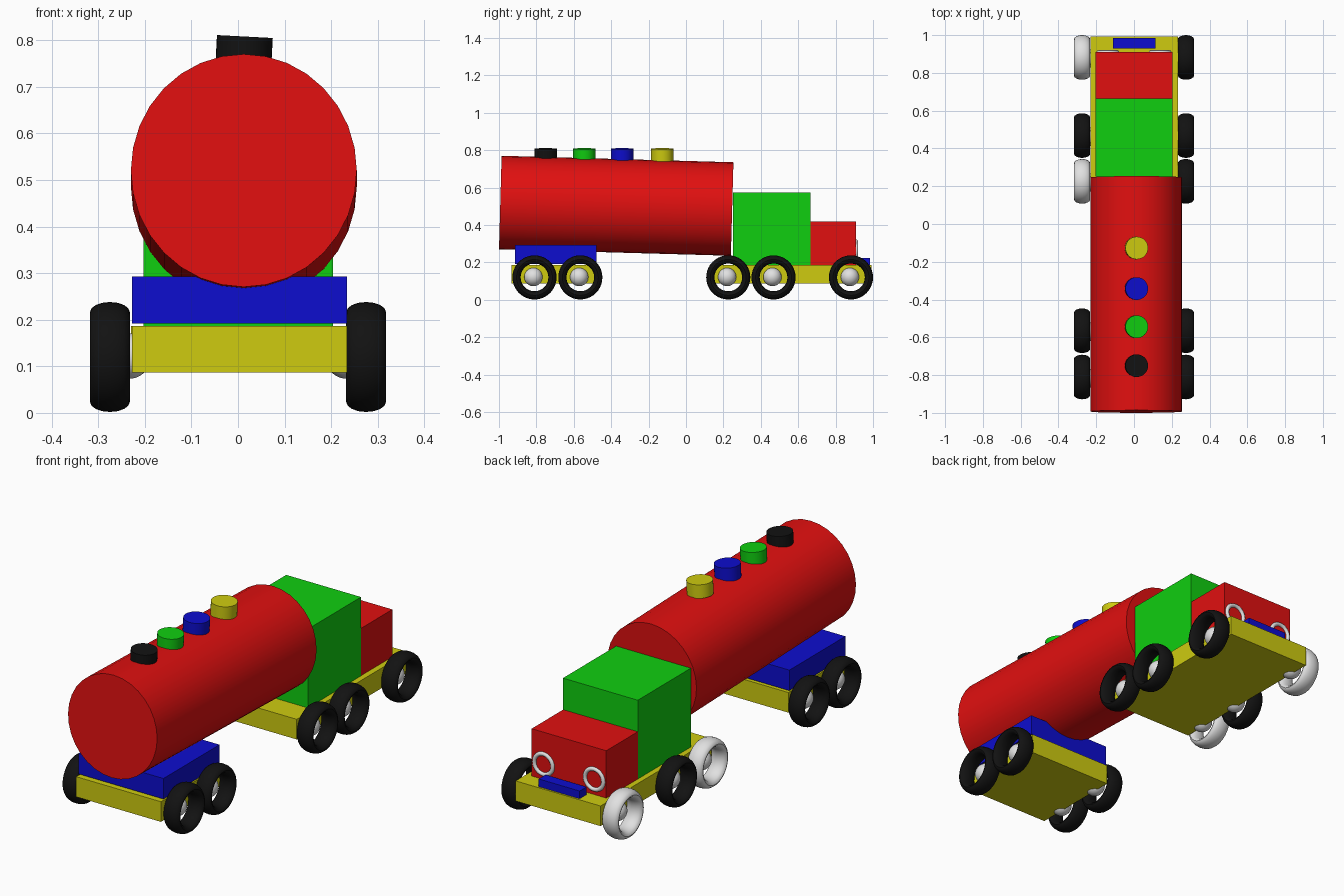
import bpy, math

if "Cube" in bpy.data.objects:
    bpy.data.objects.remove(bpy.data.objects["Cube"])

def material(name, rgb):
    m = bpy.data.materials.new(name)
    m.diffuse_color = (*rgb, 1)
    m.use_nodes = True
    m.node_tree.nodes["Principled BSDF"].inputs["Base Color"].default_value = m.diffuse_color
    return m

RED = material("red", (0.75, 0.005, 0.005))
GREEN = material("green", (0.005, 0.62, 0.005))
BLUE = material("blue", (0.004, 0.004, 0.62))
YELLOW = material("yellow", (0.62, 0.6, 0.005))
BLACK = material("black", (0.006, 0.006, 0.006))
WHITE = material("white", (0.75, 0.75, 0.75))

def finish(name, mat, smooth=True):
    ob = bpy.context.object
    ob.name = name
    ob.data.materials.append(mat)
    bpy.ops.object.transform_apply(location=False, rotation=True, scale=True)
    if smooth:
        bpy.ops.object.shade_smooth_by_angle(angle=math.radians(40))
    return ob

def box(name, mat, x, y, z):
    """Box from (min, max) ranges on each axis."""
    bpy.ops.mesh.primitive_cube_add(size=1, location=[sum(r) / 2 for r in (x, y, z)])
    bpy.context.object.scale = [r[1] - r[0] for r in (x, y, z)]
    return finish(name, mat, smooth=False)

def cylinder(name, mat, loc, rot, scale, sides=32):
    bpy.ops.mesh.primitive_cylinder_add(vertices=sides, radius=1, depth=1,
                                        location=loc, rotation=rot)
    bpy.context.object.scale = scale
    return finish(name, mat)

def ring(name, mat, loc, rot, major, minor, stretch=1):
    bpy.ops.mesh.primitive_torus_add(location=loc, rotation=rot, major_radius=major,
                                     minor_radius=minor, major_segments=40, minor_segments=16)
    bpy.context.object.scale = (1, 1, stretch)
    return finish(name, mat)

# Tractor: chassis, cab, hood, bumper
box("tractor_chassis", YELLOW, (-0.23, 0.232), (0.125, 0.993), (0.088, 0.187))
box("cab", GREEN, (-0.203, 0.204), (0.252, 0.665), (0.187, 0.575))
box("hood", RED, (-0.203, 0.203), (0.665, 0.91), (0.187, 0.42))
box("bumper", BLUE, (-0.11, 0.113), (0.93, 0.984), (0.187, 0.225))

# Headlight rings on the hood face
for x in (-0.138, 0.138):
    ring("headlight", WHITE, (x, 0.91, 0.263), (math.pi / 2, 0, 0), 0.05, 0.01)

# Trailer: chassis and tank support
box("trailer_chassis", YELLOW, (-0.228, 0.234), (-0.933, -0.47), (0.087, 0.186))
box("tank_support", BLUE, (-0.228, 0.234), (-0.914, -0.478), (0.192, 0.293))

# Tank, tipped slightly down towards the cab
cylinder("tank", RED, (0.0125, -0.373, 0.503), (math.radians(-91.6), 0, 0),
         (0.2425, 0.25, 1.24))

# Filler caps along the top of the tank
for y, mat in ((-0.127, YELLOW), (-0.342, BLUE), (-0.544, GREEN), (-0.75, BLACK)):
    cylinder("filler_cap", mat, (0.013, y, 0.775), (0, math.radians(3), 0),
             (0.06, 0.06, 0.066))

# Wheels: stretched ring tyres with round hubs; two left tyres are white
for y, left in ((-0.81, BLACK), (-0.565, BLACK), (0.226, WHITE),
                (0.468, BLACK), (0.882, WHITE)):
    for side, mat in ((-1, left), (1, BLACK)):
        ring("tyre", mat, (side * 0.275, y, 0.12), (0, math.pi / 2, 0), 0.096, 0.022, 1.95)
        bpy.ops.mesh.primitive_uv_sphere_add(segments=24, ring_count=16, radius=0.049,
                                             location=(side * 0.235, y - 0.006, 0.122))
        finish("hub", WHITE)
